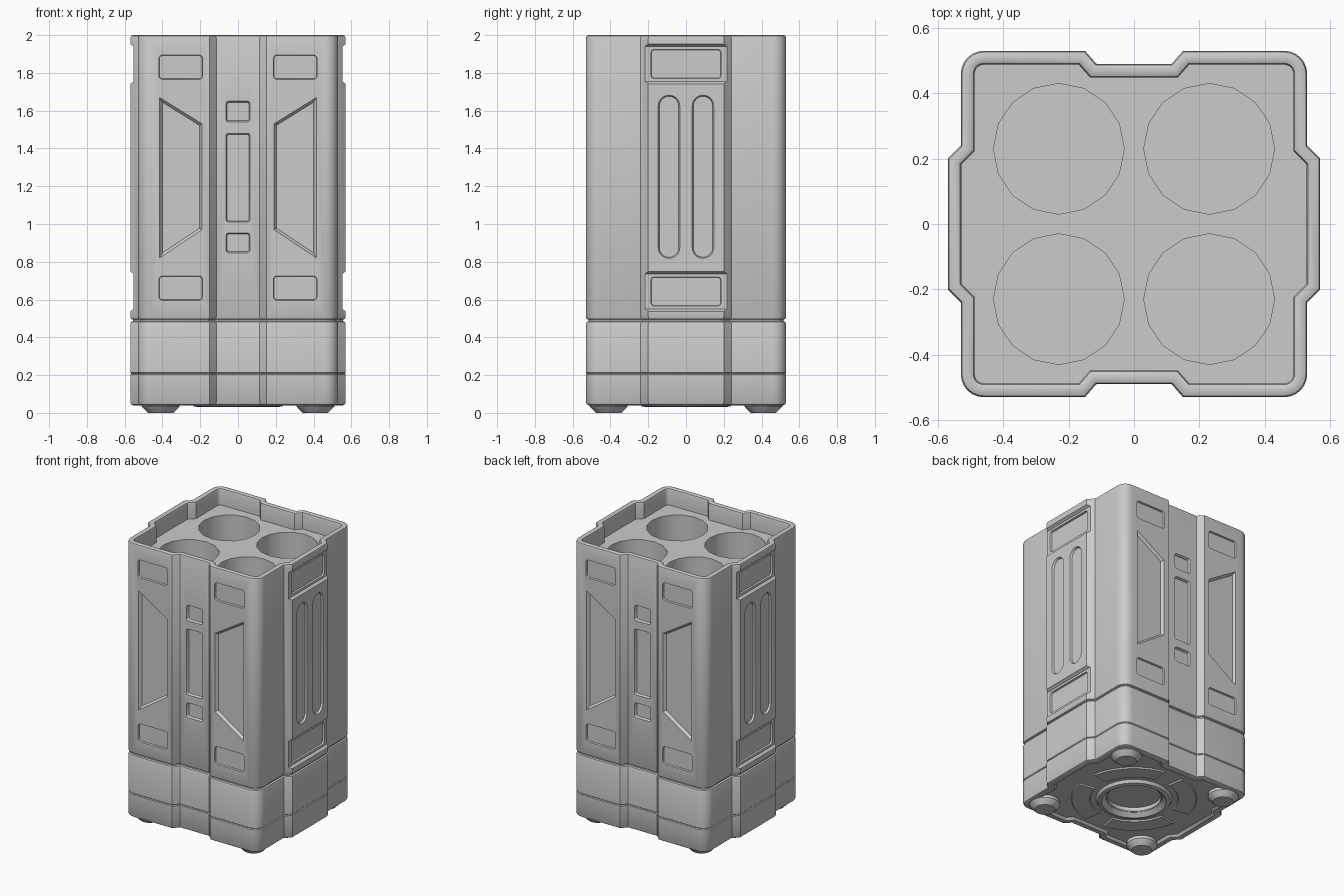
import bpy, bmesh, math
from mathutils import Vector

if "Cube" in bpy.data.objects:
    bpy.data.objects.remove(bpy.data.objects["Cube"])


def offset(poly, d):
    """Mitred inset of a counter-clockwise 2D outline."""
    out = []
    for i, p in enumerate(poly):
        a, b, c = Vector(poly[i - 1]), Vector(p), Vector(poly[(i + 1) % len(poly)])
        e1, e2 = (b - a).normalized(), (c - b).normalized()
        n1, n2 = Vector((-e1.y, e1.x)), Vector((-e2.y, e2.x))
        out.append(tuple(b + (n1 + n2) * d / (1 + n1.dot(n2))))
    return out


def loft(bm, rings, closed=False):
    """Skin rings of equal point count; cap the ends, or join last to first."""
    vs = [[bm.verts.new(p) for p in r] for r in rings]
    n = len(vs[0])
    pairs = list(zip(vs, vs[1:])) + ([(vs[-1], vs[0])] if closed else [])
    for a, b in pairs:
        for i in range(n):
            j = (i + 1) % n
            bm.faces.new((a[i], a[j], b[j], b[i]))
    if not closed:
        bm.faces.new(vs[0])
        bm.faces.new(vs[-1])


def lathe(bm, profile, n, x=0, y=0, closed=False):
    loft(bm, [[(x + r * math.cos(2 * math.pi * i / n), y + r * math.sin(2 * math.pi * i / n), z)
               for i in range(n)] for r, z in profile], closed)


def finish(name, bm):
    bmesh.ops.recalc_face_normals(bm, faces=bm.faces)
    me = bpy.data.meshes.new(name)
    bm.to_mesh(me)
    bm.free()
    ob = bpy.data.objects.new(name, me)
    bpy.context.collection.objects.link(ob)
    return ob


def smooth(ob):
    bpy.ops.object.select_all(action='DESELECT')
    ob.select_set(True)
    bpy.context.view_layer.objects.active = ob
    bpy.ops.object.shade_smooth_by_angle(angle=math.radians(32))


def rrect(cx, cz, hw, hz, r, n=4):
    pts = []
    for k, (sx, sz) in enumerate(((1, 1), (-1, 1), (-1, -1), (1, -1))):
        for i in range(n + 1):
            t = (k + i / n) * math.pi / 2
            pts.append((cx + sx * (hw - r) + r * math.cos(t), cz + sz * (hz - r) + r * math.sin(t)))
    return pts


SIDES = {'front': lambda u, w, z: (u, -w, z), 'back': lambda u, w, z: (-u, w, z),
         'right': lambda u, w, z: (w, u, z), 'left': lambda u, w, z: (-w, -u, z)}


def recess(bm, side, poly, wall, depth, taper):
    """Tapered pocket cutter sunk into one wall."""
    f, out = SIDES[side], 0.015
    top, low = offset(poly, -taper * out / depth), offset(poly, taper)
    loft(bm, [[f(u, wall + out, z) for u, z in top], [f(u, wall - depth, z) for u, z in low]])


# Body outline: rounded square, raised bands on x sides, channels on y sides
q = [(0.57, 0.20), (0.53, 0.24)]
q += [(0.46 + 0.07 * math.cos(i * math.pi / 12), 0.46 + 0.07 * math.sin(i * math.pi / 12)) for i in range(7)]
q += [(0.15, 0.53), (0.115, 0.49)]
outline = (q + [(-x, y) for x, y in reversed(q)] + [(-x, -y) for x, y in q]
           + [(x, -y) for x, y in reversed(q)])

# Main body with lower seams, rounded rim and sunken top deck
bm = bmesh.new()
section = [(0.055, 0.06), (0.04, 0.045), (0.04, 0.015), (0.045, 0.005), (0.055, 0),
           (0.204, 0), (0.209, 0.005), (0.214, 0), (0.472, 0), (0.482, 0.004), (0.486, 0.014),
           (0.494, 0.014), (0.498, 0.004), (0.508, 0), (1.985, 0), (1.996, 0.004),
           (2.0, 0.014), (2.0, 0.03), (1.996, 0.038), (1.985, 0.042), (1.88, 0.042)]
loft(bm, [[(x, y, z) for x, y in offset(outline, d)] for z, d in section])
body = finish("canister_body", bm)

# Cutters: wall pockets, tubes and bottom bore
c1, c2 = bmesh.new(), bmesh.new()
for side in ('front', 'back'):
    for s in (1, -1):
        for z in (1.83, 0.66):
            recess(c1, side, rrect(s * 0.303, z, 0.116, 0.064, 0.018), 0.53, 0.012, 0.003)
        trap = [(s * u, z) for u, z in ((0.19, 0.97), (0.19, 1.53), (0.415, 1.67), (0.415, 0.82))]
        recess(c1, side, trap[::-1] if s > 0 else trap, 0.53, 0.018, 0.014)
    for z, hz in ((1.595, 0.055), (1.245, 0.235), (0.9, 0.053)):
        recess(c1, side, rrect(0, z, 0.064, hz, 0.014), 0.49, 0.016, 0.007)
for side in ('right', 'left'):
    for z in (1.847, 0.643):
        recess(c1, side, [(-0.235, z - 0.105), (0.235, z - 0.105), (0.235, z + 0.105), (-0.235, z + 0.105)],
               0.57, 0.018, 0.012)
        recess(c2, side, rrect(0, z, 0.186, 0.077, 0.018), 0.552, 0.012, 0.003)
    for u in (-0.09, 0.09):
        recess(c1, side, rrect(u, 1.25, 0.057, 0.432, 0.0565, 6), 0.57, 0.014, 0.006)
for x in (-0.23, 0.23):
    for y in (-0.23, 0.23):
        lathe(c1, [(0.2, 1.92), (0.2, 0.9)], 16, x, y)
lathe(c1, [(0.18, 0.0), (0.18, 0.09)], 32)
for i, c in enumerate((c1, c2)):
    cutter = finish("cutter_%d" % i, c)
    cutter.hide_render = True
    mod = body.modifiers.new("pockets", 'BOOLEAN')
    mod.operation, mod.solver, mod.object = 'DIFFERENCE', 'EXACT', cutter
    bpy.context.view_layer.objects.active = body
    bpy.ops.object.modifier_apply(modifier=mod.name)
    bpy.data.objects.remove(cutter)
smooth(body)

# Four tapered feet
bm = bmesh.new()
for x in (-0.41, 0.41):
    for y in (-0.41, 0.41):
        lathe(bm, [(0.1, 0.07), (0.1, 0.035), (0.092, 0.025), (0.067, 0.0)], 16, x, y)
smooth(finish("feet", bm))

# Collar around the bottom bore
bm = bmesh.new()
lathe(bm, [(0.25, 0.06), (0.235, 0.035), (0.21, 0.03), (0.175, 0.06), (0.175, 0.085), (0.2, 0.085)], 32, closed=True)
smooth(finish("bottom_collar", bm))

# Quarter-ring plates on the underside, split along the axes
bm = bmesh.new()
for k in range(4):
    angs = [math.radians(90 * k + 10 + 70 * i / 10) for i in range(11)]
    ring = ([(0.41 * math.cos(a), 0.41 * math.sin(a)) for a in angs]
            + [(0.28 * math.cos(a), 0.28 * math.sin(a)) for a in reversed(angs)])
    loft(bm, [[(x, y, 0.06) for x, y in ring], [(x, y, 0.046) for x, y in offset(ring, 0.008)]])
smooth(finish("underside_plates", bm))
